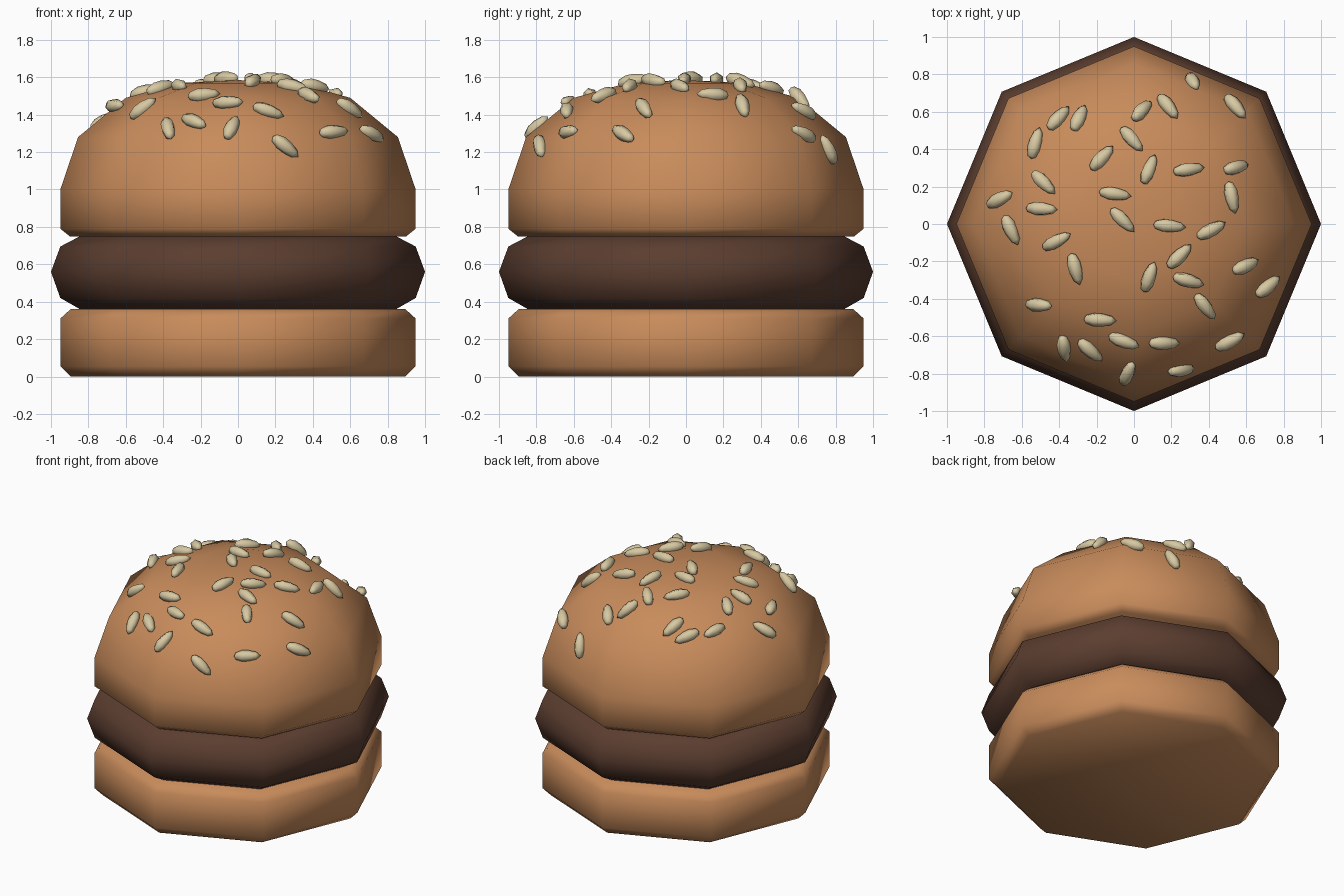
import bpy, bmesh, math
from mathutils import Vector, Matrix

if "Cube" in bpy.data.objects:
    bpy.data.objects.remove(bpy.data.objects["Cube"])


def material(name, rgb):
    m = bpy.data.materials.new(name)
    m.diffuse_color = (*rgb, 1)
    m.use_nodes = True
    m.node_tree.nodes["Principled BSDF"].inputs["Base Color"].default_value = m.diffuse_color
    return m


bread = material("toasted bread", (0.58, 0.26, 0.105))
meat = material("cooked meat", (0.105, 0.047, 0.029))
seed_mat = material("cream seed", (0.68, 0.58, 0.36))


def lathe(bm, profile, sides, mat=Matrix()):
    """Revolve (radius, height) points around z, closing both ends."""
    rings = []
    for r, z in profile:
        if r == 0:
            rings.append([bm.verts.new(mat @ Vector((0, 0, z)))] * sides)
        else:
            rings.append([bm.verts.new(mat @ Vector((
                r * math.cos(math.tau * i / sides),
                r * math.sin(math.tau * i / sides), z))) for i in range(sides)])
    for a, b in zip(rings, rings[1:]):
        for i in range(sides):
            j = (i + 1) % sides
            bm.faces.new(list(dict.fromkeys((a[i], a[j], b[j], b[i]))))
    if profile[0][0] > 0:
        bm.faces.new(rings[0][::-1])
    if profile[-1][0] > 0:
        bm.faces.new(rings[-1])


def finish(bm, name, mat):
    bmesh.ops.recalc_face_normals(bm, faces=bm.faces)
    for f in bm.faces:
        f.smooth = True
    me = bpy.data.meshes.new(name)
    bm.to_mesh(me)
    bm.free()
    me.materials.append(mat)
    ob = bpy.data.objects.new(name, me)
    bpy.context.collection.objects.link(ob)
    return ob


def layer(name, profile, mat):
    bm = bmesh.new()
    lathe(bm, profile, 8)
    return finish(bm, name, mat)


# Stacked octagonal layers
layer("bottom_bun", [(0.895, 0), (0.95, 0.055), (0.95, 0.31), (0.895, 0.36)], bread)
layer("patty", [(0.845, 0.36), (0.95, 0.42), (1.0, 0.56), (0.95, 0.695), (0.845, 0.75)], meat)
dome = [(0.90, 0.75), (0.95, 0.79), (0.95, 1.0), (0.855, 1.28),
        (0.60, 1.49), (0.31, 1.57), (0, 1.585)]
top = layer("top_bun", dome, bread)

# Seeds: x, y and heading in degrees, seen from above
SEEDS = [
    (.31, .75, -60), (.54, .62, -50), (.18, .62, -52), (.04, .60, 45),
    (-.29, .56, 65), (-.40, .56, 48), (-.52, .43, 75), (-.01, .45, -48),
    (-.17, .35, 47), (.08, .29, 68), (.29, .29, 8), (.54, .30, 15),
    (-.48, .22, -45), (-.10, .16, -8), (.52, .14, -78), (-.71, .13, 28),
    (-.49, .08, -3), (-.06, .02, -45), (.19, -.01, -5), (.41, -.03, 28),
    (-.65, -.03, -65), (-.41, -.09, 28), (.24, -.17, 45), (.59, -.22, 25),
    (-.31, -.24, -75), (.08, -.28, 70), (.29, -.30, -15), (.71, -.33, 40),
    (.38, -.44, -52), (-.50, -.43, -5), (-.18, -.51, -3), (-.37, -.66, -80),
    (-.23, -.67, -42), (-.05, -.62, -20), (.16, -.63, 0), (.51, -.62, 28),
    (-.03, -.79, 65), (.25, -.77, 8)]
seed_profile = [(0, -0.088), (0.023, -0.076), (0.038, -0.035),
                (0.037, 0.01), (0.025, 0.06), (0, 0.088)]

bpy.context.view_layer.update()
bm = bmesh.new()
for x, y, deg in SEEDS:
    hit, p, n, _ = top.ray_cast(Vector((x, y, 3)), Vector((0, 0, -1)))
    if not hit:
        continue
    a = math.radians(deg)
    dx, dy = math.cos(a), math.sin(a)
    along = Vector((dx, dy, -(n.x * dx + n.y * dy) / n.z)).normalized()
    side = n.cross(along)
    m = Matrix((n, side, along)).transposed().to_4x4()
    m.translation = p + n * 0.012
    lathe(bm, seed_profile, 6, m)
finish(bm, "sesame_seeds", seed_mat)
